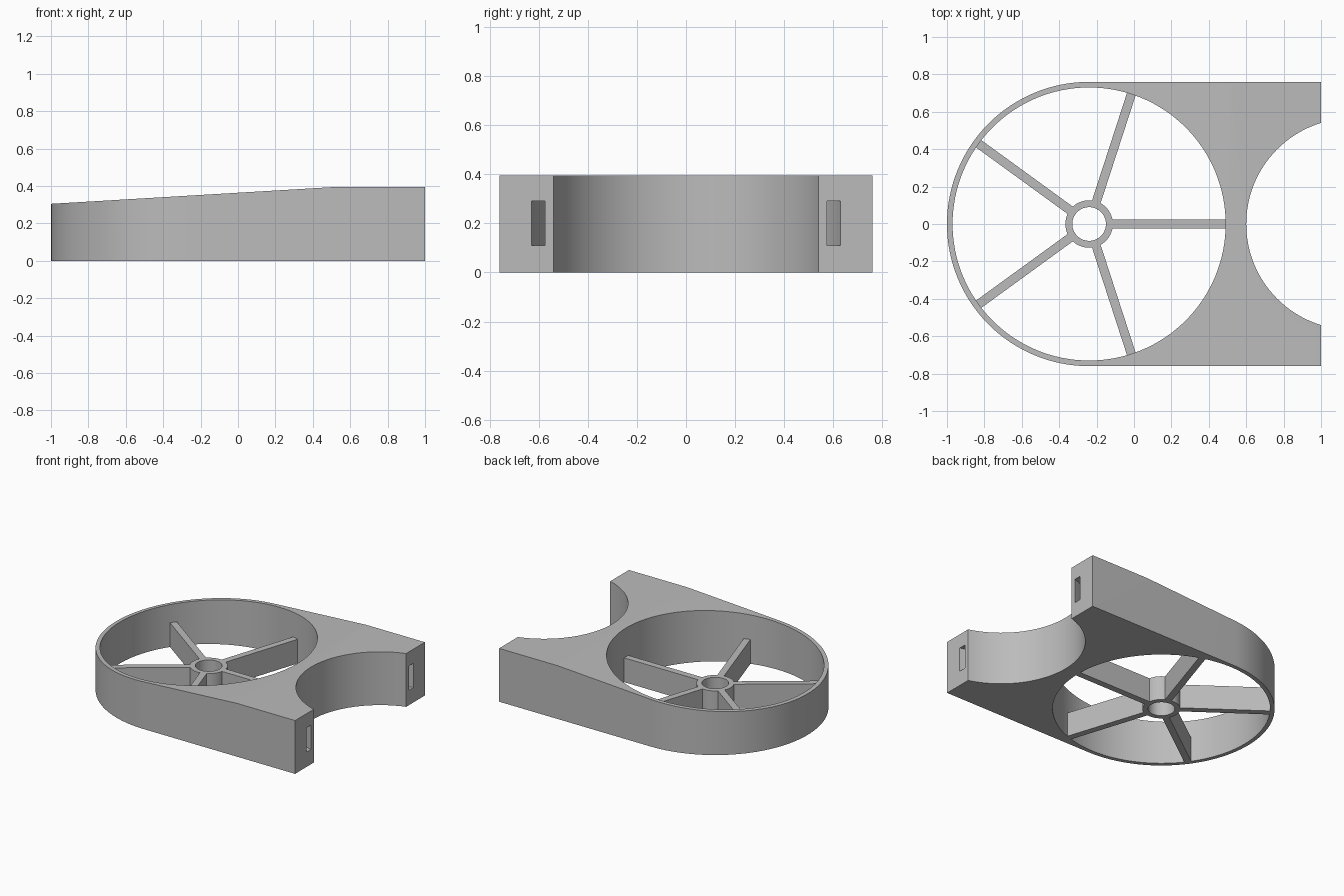
import bpy, bmesh
from math import cos, sin, tau, pi
from mathutils import Matrix

cube = bpy.data.objects.get("Cube")
if cube:
    bpy.data.objects.remove(cube, do_unlink=True)

grey = bpy.data.materials.new("plain grey")
grey.use_nodes = True
grey.diffuse_color = (0.5, 0.5, 0.5, 1)
grey.node_tree.nodes["Principled BSDF"].inputs["Base Color"].default_value = (0.5, 0.5, 0.5, 1)

HUB_X = -0.24      # centre of the large opening
NOTCH_X = 1.165    # centre of the round notch
NOTCH_R = 0.565
TOP = 0.395
SPOKE_TOP = 0.18


def arc(cx, r, a0=0.0, a1=tau, n=128):
    """Points of an arc about (cx, 0); a full turn leaves out the repeated end."""
    count = n if abs(a1 - a0 - tau) < 1e-6 else n + 1
    return [(cx + r * cos(a0 + (a1 - a0) * i / n), r * sin(a0 + (a1 - a0) * i / n))
            for i in range(count)]


def prism(name, points, z0, z1):
    """Extrude a closed outline from z0 to z1."""
    bm = bmesh.new()
    base = bm.faces.new([bm.verts.new((x, y, z0)) for x, y in points])
    top = bmesh.ops.extrude_face_region(bm, geom=[base])["geom"]
    verts = [v for v in top if isinstance(v, bmesh.types.BMVert)]
    bmesh.ops.translate(bm, vec=(0, 0, z1 - z0), verts=verts)
    bmesh.ops.recalc_face_normals(bm, faces=bm.faces)
    mesh = bpy.data.meshes.new(name)
    bm.to_mesh(mesh)
    bm.free()
    mesh.materials.append(grey)
    obj = bpy.data.objects.new(name, mesh)
    bpy.context.collection.objects.link(obj)
    return obj


def combine(target, tool, operation="DIFFERENCE"):
    """Apply a boolean and discard its tool."""
    mod = target.modifiers.new("cut", "BOOLEAN")
    mod.object, mod.operation, mod.solver = tool, operation, "EXACT"
    bpy.context.view_layer.update()
    graph = bpy.context.evaluated_depsgraph_get()
    mesh = bpy.data.meshes.new_from_object(target.evaluated_get(graph))
    target.modifiers.clear()
    target.data = mesh
    bpy.data.objects.remove(tool, do_unlink=True)


def smooth(obj):
    bpy.ops.object.select_all(action="DESELECT")
    obj.select_set(True)
    bpy.context.view_layer.objects.active = obj
    bpy.ops.object.shade_smooth_by_angle(angle=pi / 6)


# Frame: rounded at one end, square at the other
outline = arc(HUB_X, 0.76, pi / 2, 3 * pi / 2, 64) + [(1, -0.76), (1, 0.76)]
frame = prism("frame", outline, 0, TOP)

# Sloping top over the rounded end
wedge = prism("slope_cutter", [(-1.2, 0.293), (0.52, TOP), (0.52, 0.6), (-1.2, 0.6)], -1, 1)
wedge.data.transform(Matrix.Rotation(pi / 2, 4, "X"))
combine(frame, wedge)

# Large opening and round notch
combine(frame, prism("opening_cutter", arc(HUB_X, 0.73), -0.1, 0.6))
combine(frame, prism("notch_cutter", arc(NOTCH_X, NOTCH_R), -0.1, 0.6))

# Curved strap tunnel that wraps behind the notch
tunnel = prism("tunnel_cutter", arc(NOTCH_X, 0.65), 0.11, 0.29)
combine(tunnel, prism("tunnel_core", arc(NOTCH_X, 0.598), 0, 0.5))
combine(frame, tunnel)
smooth(frame)

# Hub ring
hub = prism("hub", arc(HUB_X, 0.127, n=64), 0, SPOKE_TOP)
combine(hub, prism("hub_hole_cutter", arc(HUB_X, 0.09, n=64), -0.1, 0.5))
smooth(hub)

# Five spokes from the hub to the rim
for i in range(5):
    spoke = prism(f"spoke_{i + 1}", [(0.115, -0.024), (0.735, -0.024), (0.735, 0.024), (0.115, 0.024)],
                  0, SPOKE_TOP)
    spoke.data.transform(Matrix.Translation((HUB_X, 0, 0)) @ Matrix.Rotation(tau * i / 5, 4, "Z"))
